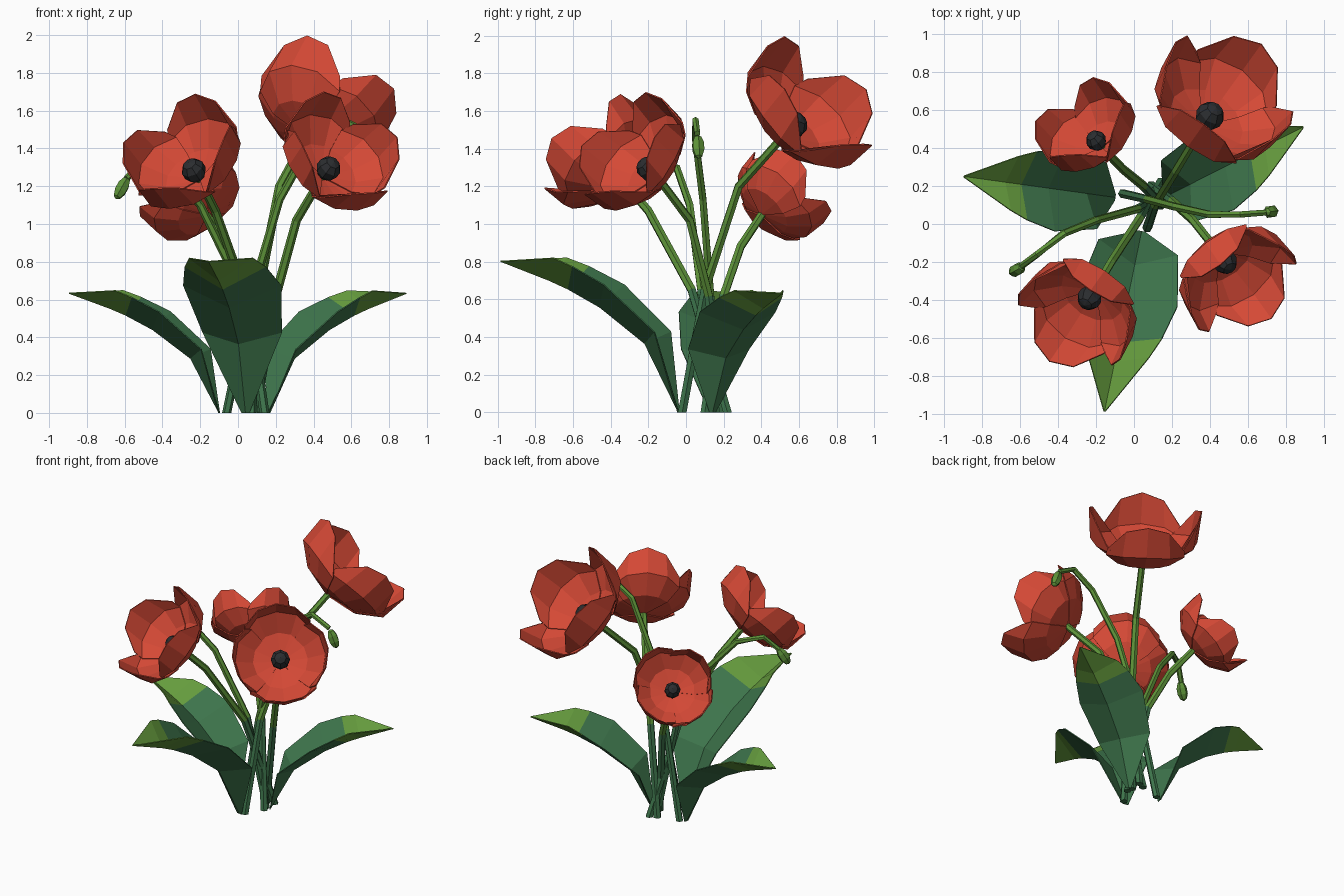
import bpy, bmesh, math
from mathutils import Vector, Matrix

if "Cube" in bpy.data.objects:
    bpy.data.objects.remove(bpy.data.objects["Cube"])


def material(name, rgb):
    m = bpy.data.materials.new(name)
    m.diffuse_color = (*rgb, 1)
    m.use_nodes = True
    m.node_tree.nodes["Principled BSDF"].inputs["Base Color"].default_value = m.diffuse_color
    return m


RED = material("poppy red", (0.66, 0.066, 0.036))
BLACK = material("centre black", (0.024, 0.026, 0.029))
DARK = material("deep green", (0.048, 0.178, 0.072))
LIGHT = material("leaf tip green", (0.13, 0.33, 0.047))
STEM = material("stem green", (0.11, 0.29, 0.04))


def finish(bm, name, mats, matrix=None, rule=None):
    """Turn a bmesh into an object; rule(face centre) picks the material."""
    if matrix:
        bm.transform(matrix)
    if rule:
        for f in bm.faces:
            f.material_index = rule(f)
    me = bpy.data.meshes.new(name)
    bm.to_mesh(me)
    bm.free()
    for m in mats:
        me.materials.append(m)
    ob = bpy.data.objects.new(name, me)
    bpy.context.collection.objects.link(ob)
    return ob


def thin(ob, t):
    mod = ob.modifiers.new("thickness", 'SOLIDIFY')
    mod.thickness = t
    mod.offset = 0


def grid(bm, rows):
    """Skin rows of points with quads."""
    vs = [[bm.verts.new(p) for p in r] for r in rows]
    for a, b in zip(vs, vs[1:]):
        for i in range(len(a) - 1):
            bm.faces.new((a[i], a[i + 1], b[i + 1], b[i]))
    return vs


def axes(n):
    """Rotation whose z is n and whose y leans towards world up."""
    n = Vector(n).normalized()
    up = (Vector((0, 0, 1)) - n * n.z).normalized()
    return Matrix((up.cross(n), up, n)).transposed().to_4x4()


# Stems: six-sided tubes, dark at the foot
def stem(name, pts, radius=0.024, sides=6):
    pts = [Vector(p) for p in pts]
    bm = bmesh.new()
    rings = []
    for i, p in enumerate(pts):
        if i == 0:
            t = Vector((0, 0, 1))
        else:
            t = (pts[min(i + 1, len(pts) - 1)] - pts[i - 1]).normalized()
        x = Vector((0, 1, 0)).cross(t).normalized()
        y = t.cross(x)
        r = radius * (1.1 - 0.06 * i)
        rings.append([bm.verts.new(p + r * (x * math.cos(a) + y * math.sin(a)))
                      for a in (math.tau * k / sides for k in range(sides))])
    for a, b in zip(rings, rings[1:]):
        for k in range(sides):
            j = (k + 1) % sides
            bm.faces.new((a[k], a[j], b[j], b[k]))
    bm.faces.new(rings[0][::-1])
    bm.faces.new(rings[-1])
    finish(bm, name, [DARK, STEM],
           rule=lambda f: 0 if f.calc_center_median().z < 0.6 else 1)


# Flowers: four cupped petals and a dark centre
PROFILE = [(0, 0.02, 0.0), (0.33, 0.19, 0.035), (0.62, 0.312, 0.125), (1, 0.33, 0.315)]


def cup(s):
    for (s0, r0, h0), (s1, r1, h1) in zip(PROFILE, PROFILE[1:]):
        if s <= s1 + 1e-6:
            k = (s - s0) / (s1 - s0)
            return r0 + k * (r1 - r0), h0 + k * (h1 - h0)


def flower(name, disc, n, size, roll):
    rot = axes(n)
    base = Vector(disc) - rot.col[2].to_3d() * 0.08 * size
    place = Matrix.Translation(base) @ rot @ Matrix.Scale(size, 4)
    bm = bmesh.new()
    for k in range(4):
        mid = math.radians(90 + roll + 90 * k)
        inner = 0.96 if k % 2 else 1.0
        rows = []
        for v in (0, 0.33, 0.64, 1):
            row = []
            for u in (-1, -0.5, 0, 0.5, 1):
                # the rim drops towards the petal's sides
                r, h = cup(v * (1 - 0.32 * abs(u) ** 2.2 * v * v))
                a = mid + u * math.radians(53) * (1 - 0.18 * v ** 3)
                row.append((inner * r * math.cos(a), inner * r * math.sin(a),
                            h + (1 - inner) * 0.2))
            rows.append(row)
        grid(bm, rows)
    thin(finish(bm, name + "_petals", [RED], place), 0.007)
    bm = bmesh.new()
    bmesh.ops.create_uvsphere(bm, u_segments=8, v_segments=5, radius=0.066)
    finish(bm, name + "_centre", [BLACK],
           place @ Matrix.Translation((0, 0, 0.078)))
    return base


def bud(name, centre, n):
    bm = bmesh.new()
    bmesh.ops.create_uvsphere(bm, u_segments=6, v_segments=5, radius=1)
    finish(bm, name, [STEM], Matrix.Translation(centre) @ axes(n)
           @ Matrix.Diagonal((0.036, 0.036, 0.068, 1)))


# Leaves: folded blades; columns are outward, up, half width, edge lift, edge lean
BLADE = [(0, 0, 0.02, 0, 1, 0), (0.18, 0.36, 0.21, 0.12, 0.8, 0.5),
         (0.42, 0.55, 0.26, 0.14, 0.55, 0.83), (0.59, 0.645, 0.215, 0.135, 0.5, 0.87),
         (0.69, 0.69, 0.17, 0.13, 0.45, 0.9), (0.95, 0.79, 0.004, 0, 0, 0)]


def leaf(name, base, tip, rise=1.0):
    base, tip = Vector((*base, 0)), Vector((*tip, 0))
    out = tip - base
    size = out.length / 0.95
    out.normalize()
    side = Vector((-out.y, out.x, 0))
    rows = []
    for r, z, w, lift, back, up in BLADE:
        row = []
        for u in (-1, 0, 1):
            e = lift * abs(u)
            row.append(base + size * (out * (r - e * back) + side * w * u
                                      + Vector((0, 0, rise * (z + e * up)))))
        rows.append(row)
    bm = bmesh.new()
    vs = grid(bm, rows)
    end = set(vs[-1] + vs[-2])
    thin(finish(bm, name, [DARK, LIGHT],
                rule=lambda f: 1 if end & set(f.verts) else 0), 0.006)


# Assemble flowers with their stems
for name, disc, n, size, roll, path in [
    ("front_left_flower", (-0.235, -0.39, 1.285), (-0.43, -0.62, 0.65), 1.0, 3,
     [(0.14, 0.22, 0), (0.03, 0.03, 0.65), (-0.12, -0.2, 1.07)]),
    ("front_right_flower", (0.48, -0.2, 1.295), (0.46, -0.66, 0.58), 1.0, 5,
     [(0.09, 0.2, 0), (0.2, 0.12, 0.62), (0.31, 0.02, 1.02)]),
    ("tall_back_flower", (0.4, 0.57, 1.525), (0.43, 0.6, 0.67), 1.17, 0,
     [(0.07, -0.02, 0), (0.11, 0.1, 0.65), (0.22, 0.28, 1.2)]),
    ("low_back_flower", (-0.2, 0.44, 1.09), (-0.5, 0.62, 0.6), 0.83, 42,
     [(0.14, 0.1, 0), (0.05, 0.2, 0.62), (-0.06, 0.29, 0.88)]),
]:
    end = flower(name, disc, n, size, roll)
    stem(name + "_stem", path + [end + 0.02 * Vector(n)])

# Drooping buds with their stems
stem("left_bud_stem", [(0.13, 0.14, 0), (0.02, 0.08, 0.65), (-0.2, 0.02, 1.1),
                       (-0.37, -0.05, 1.3), (-0.51, -0.16, 1.33), (-0.59, -0.22, 1.24)], 0.022)
bud("left_bud", (-0.615, -0.24, 1.19), (-0.45, -0.25, -0.8))
stem("right_bud_stem", [(-0.06, 0.16, 0), (0.07, 0.13, 0.62), (0.22, 0.09, 1.13),
                        (0.4, 0.05, 1.45), (0.56, 0.05, 1.55), (0.69, 0.06, 1.48)], 0.022)
bud("right_bud", (0.72, 0.065, 1.41), (0.35, 0.05, -0.85))

# Leaves
leaf("front_leaf", (0.04, -0.04), (-0.155, -0.985))
leaf("left_leaf", (-0.1, 0.14), (-0.895, 0.25), 0.95)
leaf("right_leaf", (0.16, 0.14), (0.89, 0.51), 0.93)
